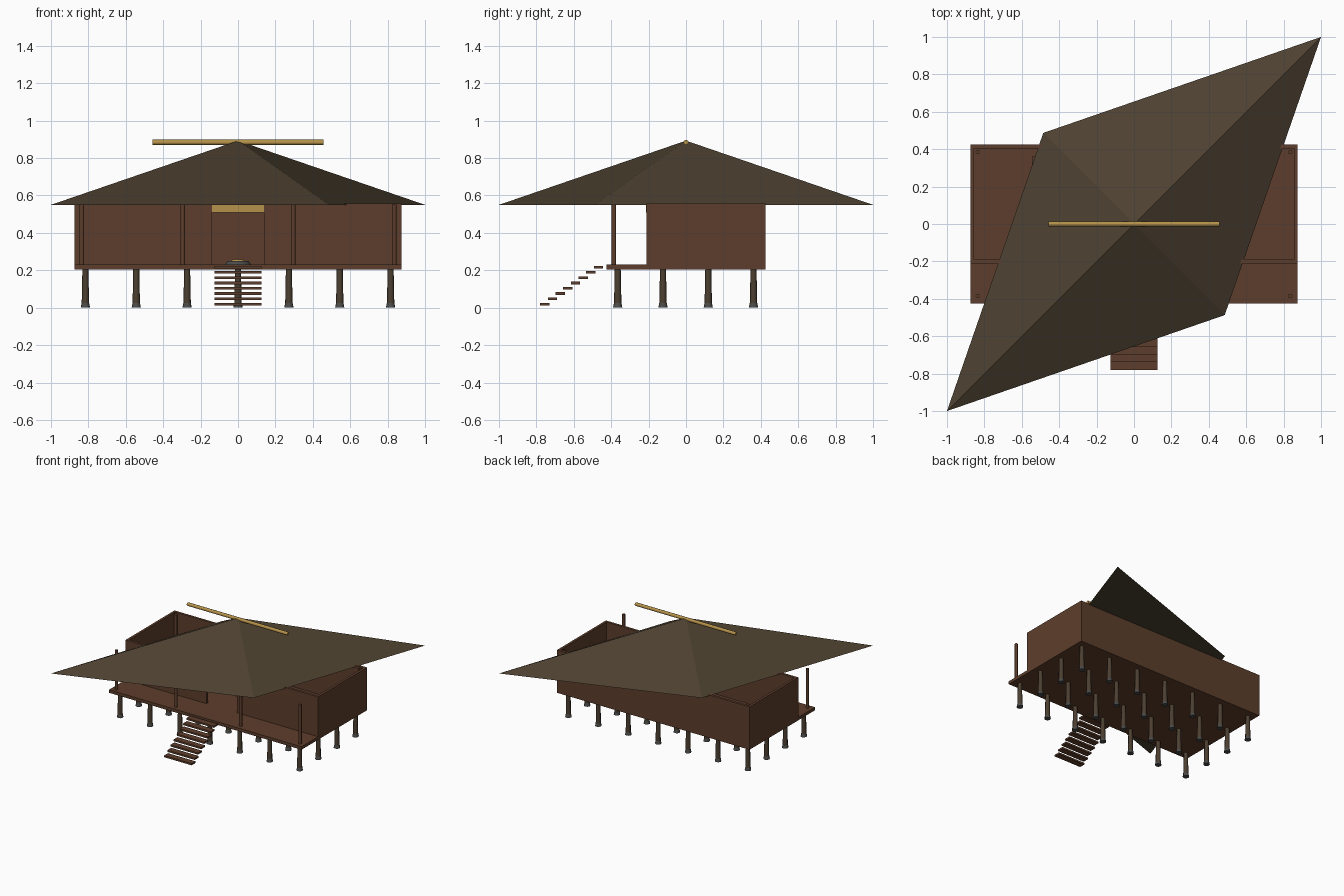
import bpy
import bmesh
from math import pi

if "Cube" in bpy.data.objects:
    bpy.data.objects.remove(bpy.data.objects["Cube"], do_unlink=True)


def material(name, rgb):
    m = bpy.data.materials.new(name)
    m.use_nodes = True
    m.diffuse_color = (*rgb, 1)
    m.node_tree.nodes["Principled BSDF"].inputs["Base Color"].default_value = (*rgb, 1)
    return m


wood = material("brown_wood", (0.11, 0.048, 0.025))
thatch = material("dark_thatch", (0.072, 0.051, 0.029))
log = material("stilt_wood", (0.072, 0.05, 0.03))
stone = material("grey_stone", (0.07, 0.07, 0.068))
bamboo = material("golden_bamboo", (0.47, 0.29, 0.068))


def box(name, x, y, z, mat):
    """Box between (min, max) pairs on each axis."""
    bpy.ops.mesh.primitive_cube_add(size=1, location=[sum(p) / 2 for p in (x, y, z)])
    o = bpy.context.object
    o.name = name
    o.scale = [p[1] - p[0] for p in (x, y, z)]
    o.data.materials.append(mat)
    return o


def post(name, x, y, z, r1, r2, mat, sides=8):
    """Upright tapered post between two heights."""
    bpy.ops.mesh.primitive_cone_add(vertices=sides, radius1=r1, radius2=r2,
                                    depth=z[1] - z[0], location=(x, y, sum(z) / 2))
    o = bpy.context.object
    o.name = name
    o.data.materials.append(mat)
    bpy.ops.object.shade_smooth_by_angle(angle=pi / 3.5)
    return o


W, D = 0.875, 0.425          # half width and half depth of the floor
FLOOR, TOP = 0.23, 0.557     # floor surface and wall top
T = 0.02                     # wall thickness
FRONT = -0.21                # front wall face

# Stilts on stone feet
for i in range(7):
    for j in range(4):
        x, y = (i - 3) * 0.272, -0.365 + j * 0.242
        post("stilt", x, y, (0.015, 0.206), 0.02, 0.016, log)
        post("stone_foot", x, y, (0, 0.025), 0.025, 0.02, stone)

# Floor and walls, with a doorway in the front
box("floor", (-W, W), (-D, D), (0.205, FLOOR), wood)
box("back_wall", (-W, W), (D - T, D), (FLOOR, TOP), wood)
for side, name in ((-1, "right"), (1, "left")):
    box(name + "_wall", sorted((side * W, side * (W - T))), (FRONT, D - T), (FLOOR, TOP), wood)
    box(name + "_front_wall", sorted((side * 0.14, side * (W - T))),
        (FRONT, FRONT + T), (FLOOR, TOP), wood)
box("door_lintel", (-0.14, 0.14), (FRONT - 0.005, FRONT + T), (0.51, 0.552), bamboo)

# Porch columns and back corner columns
for x in (-0.835, -0.295, 0.295, 0.835):
    post("porch_column", x, -0.385, (FLOOR, TOP - 0.005), 0.012, 0.012, wood)
for x in (-0.835, 0.835):
    post("back_column", x, 0.385, (FLOOR, TOP - 0.005), 0.012, 0.012, wood)

# Hearth and low sleeping platform inside
post("hearth", 0, 0.08, (FLOOR, 0.25), 0.07, 0.055, stone, 12)
post("hearth_embers", 0, 0.08, (0.25, 0.257), 0.035, 0.03, bamboo, 12)
box("sleeping_platform", (-0.545, -0.3), (0.1, 0.36), (FLOOR, 0.27), wood)

# Stair treads
for k in range(8):
    y, z = -0.755 + k * 0.041, 0.019 + k * 0.0283
    box("stair_tread", (-0.125, 0.125), (y - 0.025, y + 0.025), (z - 0.007, z + 0.007), wood)

# Skewed four-sided roof: slopes blend along the hips, each keeping its own peak
bm = bmesh.new()
corners = [(1, 1), (-0.485, 0.487), (-1, -1), (0.485, -0.487)]
eave = [bm.verts.new((x, y, 0.55)) for x, y in corners]
for i in range(4):
    peak = bm.verts.new((0, 0, 0.893))
    bm.faces.new((eave[i], eave[(i + 1) % 4], peak)).smooth = True
bm.faces.new([bm.verts.new((x, y, 0.55)) for x, y in reversed(corners)])
mesh = bpy.data.meshes.new("roof")
bm.to_mesh(mesh)
bm.free()
mesh.materials.append(thatch)
bpy.context.collection.objects.link(bpy.data.objects.new("roof", mesh))

# Ridge pole
ridge = post("ridge_pole", 0, 0, (-0.457, 0.457), 0.014, 0.014, bamboo)
ridge.rotation_euler = (0, pi / 2, 0)
ridge.location = (0, 0, 0.884)
